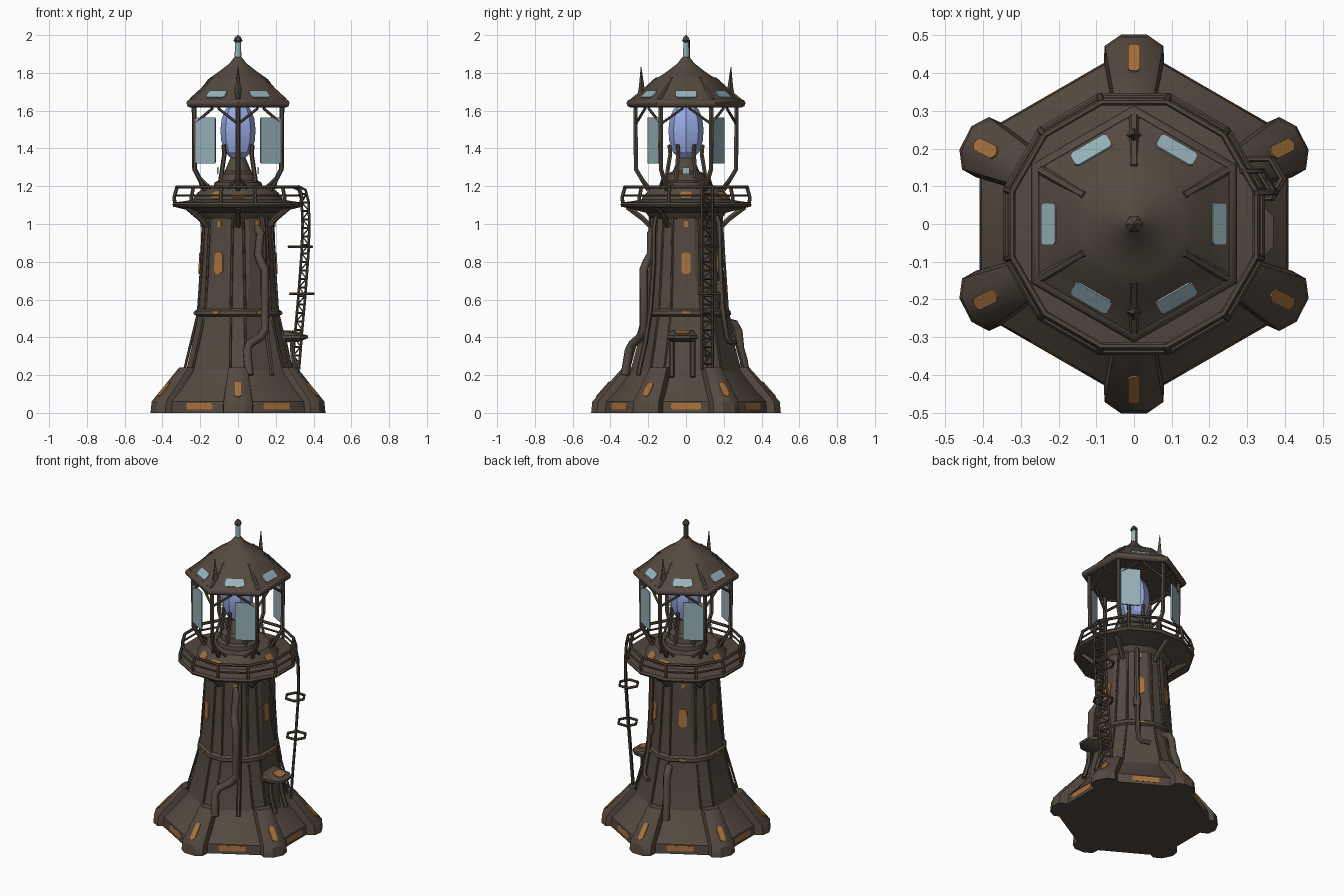
import bpy, bmesh, math
from mathutils import Vector

if "Cube" in bpy.data.objects:
    bpy.data.objects.remove(bpy.data.objects["Cube"])


def material(name, rgb):
    m = bpy.data.materials.new(name)
    m.diffuse_color = (*rgb, 1)
    m.use_nodes = True
    m.node_tree.nodes["Principled BSDF"].inputs["Base Color"].default_value = m.diffuse_color
    return m


BROWN = material("dark_brown_metal", (0.088, 0.067, 0.050))
ORANGE = material("orange_window", (0.38, 0.165, 0.045))
GLASS = material("pale_glass", (0.31, 0.45, 0.49))
BLUE = material("blue_lens", (0.32, 0.41, 0.78))


def finish(name, mesh, mat, angle=35):
    mesh.materials.clear()
    mesh.materials.append(mat)
    ob = bpy.data.objects.new(name, mesh)
    bpy.context.collection.objects.link(ob)
    bpy.ops.object.select_all(action='DESELECT')
    ob.select_set(True)
    bpy.context.view_layer.objects.active = ob
    bpy.ops.object.shade_smooth_by_angle(angle=math.radians(angle))
    return ob


def loft(name, stacks, mat=BROWN, angle=35):
    """Skin each stack of equal-length point rings and cap both ends."""
    bm = bmesh.new()
    for rings in stacks:
        vs = [[bm.verts.new(p) for p in ring] for ring in rings]
        n = len(vs[0])
        for a, b in zip(vs, vs[1:]):
            for i in range(n):
                bm.faces.new((a[i], a[(i + 1) % n], b[(i + 1) % n], b[i]))
        bm.faces.new(vs[0][::-1])
        bm.faces.new(vs[-1])
    bmesh.ops.recalc_face_normals(bm, faces=bm.faces)
    mesh = bpy.data.meshes.new(name)
    bm.to_mesh(mesh)
    bm.free()
    return finish(name, mesh, mat, angle)


def pol(deg, r, z, t=0.0):
    """Point at radius r and height z on a bearing, shifted sideways by t."""
    a = math.radians(deg)
    return Vector((r * math.cos(a) - t * math.sin(a), r * math.sin(a) + t * math.cos(a), z))


def hexring(z, a, c):
    """Hexagon of apothem a whose corners are cut off at distance c."""
    w = (a / math.cos(math.pi / 6) - c) * math.tan(math.pi / 3)
    return [pol(30 + 60 * k, c, z, s * w) for k in range(6) for s in (-1, 1)]


def lathe(name, profile, n, mat=BROWN, angle=35, turn=0):
    return loft(name, [[[pol(turn + 360 * i / n, r, z) for i in range(n)] for r, z in profile]], mat, angle)


def tubes(name, paths, r, mat=BROWN, cyclic=False, res=1):
    cu = bpy.data.curves.new(name, 'CURVE')
    cu.dimensions = '3D'
    cu.bevel_depth, cu.bevel_resolution, cu.use_fill_caps = r, res, True
    for path in paths:
        sp = cu.splines.new('POLY')
        sp.points.add(len(path) - 1)
        for p, co in zip(sp.points, path):
            p.co = (*co, 1)
        sp.use_cyclic_u = cyclic
    tmp = bpy.data.objects.new(name + "_path", cu)
    bpy.context.collection.objects.link(tmp)
    dg = bpy.context.evaluated_depsgraph_get()
    mesh = bpy.data.meshes.new_from_object(tmp.evaluated_get(dg))
    bpy.data.objects.remove(tmp)
    mesh.name = name
    return finish(name, mesh, mat, 50)


def plates(name, bearings, r0, z0, r1, z1, width, mat, shift=0.0, cut=0.0):
    """Thin panels on a slope from (r0, z0) to (r1, z1), corners clipped by cut."""
    d = Vector((r1 - r0, z1 - z0)).normalized()
    n, c, w = Vector((d.y, -d.x)) * 0.0045, d * cut, width / 2
    v = w - cut
    outline = [(r0, z0, -v), (r0, z0, v), (r0 + c.x, z0 + c.y, w), (r1 - c.x, z1 - c.y, w),
               (r1, z1, v), (r1, z1, -v), (r1 - c.x, z1 - c.y, -w), (r0 + c.x, z0 + c.y, -w)]
    return loft(name, [[[pol(b, r + s * n.x, z + s * n.y, shift + t) for r, z, t in outline]
                        for s in (-1, 1)] for b in bearings], mat)


FACES = [60 * k for k in range(6)]
CORNERS = [30 + 60 * k for k in range(6)]
FEET = [27, 90, 153, 207, 270, 333]

# Base plinth and corner buttresses
loft("plinth", [[hexring(0, .41, .44), hexring(.06, .405, .435), hexring(.12, .35, .38),
                 hexring(.2, .29, .31), hexring(.23, .27, .29)]])


def buttress(b):
    foot = [(.502, -.035), (.502, .035), (.472, .078), (.43, .08), (.28, .05), (.28, -.05), (.43, -.08), (.472, -.078)]
    top = [(.335, -.03), (.335, .03), (.32, .05), (.28, .05), (.2, .04), (.2, -.04), (.28, -.05), (.32, -.05)]
    return [[pol(b, r, z, t) for r, t in sec]
            for z, sec in ((0, foot), (.06, [(r - .006, t * .97) for r, t in foot]), (.24, top))]


loft("buttresses", [buttress(b) for b in FEET])
plates("plinth_windows", FACES, .4055, .018, .403, .052, .16, ORANGE, cut=.006)
plates("buttress_windows", (90, 270), .474, .085, .404, .165, .032, ORANGE, cut=.008)
plates("side_buttress_windows", (27, 153, 207, 333), .472, .087, .408, .160, .036, ORANGE, cut=.012)

# Tower shaft with flat corner strips, waist band and panel ribs
loft("tower", [[hexring(.2, .28, .30), hexring(.35, .245, .26), hexring(.53, .215, .222),
                hexring(.75, .203, .200), hexring(1.04, .191, .187)]], angle=20)
loft("waist_band", [[hexring(.51, .217, .224), hexring(.52, .23, .238),
                     hexring(.54, .228, .236), hexring(.552, .212, .22)]])
tubes("corner_ribs", [[pol(b, .30, .24, t * .042), pol(b, .222, .53, t * .038), pol(b, .188, 1.04, t * .028)]
                      for b in CORNERS for t in (-1, 1)], .007)
plates("tower_windows", [0, 60, 120, 180, 240], .206, .735, .2005, .85, .05, ORANGE, cut=.014)
plates("upper_windows", FACES, .195, .985, .194, 1.015, .02, ORANGE)
plates("band_windows", FACES, .231, .522, .2295, .538, .035, ORANGE)

# Pipes climbing the tower
tubes("front_pipe", [[pol(-60, r, z, t) for r, z, t in (
    (.19, .98, .01), (.22, .95, .01), (.215, .84, 0), (.24, .8, 0), (.265, .76, .01), (.265, .6, .012),
    (.265, .44, .012), (.27, .40, -.02), (.275, .365, -.09), (.285, .33, -.11), (.31, .2, -.11))]], .023, res=2)
tubes("upper_front_pipe", [[pol(-60, r, z, t) for r, z, t in (
    (.2, 1.04, .03), (.215, .98, .03), (.215, .8, .03), (.235, .55, .03), (.265, .38, .03), (.31, .2, .03))]], .013)
tubes("back_pipe", [[pol(120, r, z, t) for r, z, t in (
    (.20, .48, -.08), (.25, .47, -.085), (.27, .43, -.09), (.28, .34, -.09), (.30, .28, -.09), (.32, .18, -.09))]],
    .023, res=2)
tubes("back_thin_pipe", [[pol(60, r, z, t) for r, z, t in (
    (.2, 1.04, -.02), (.215, 1., -.02), (.222, .75, -.02), (.235, .55, -.02), (.262, .40, -.02),
    (.27, .375, 0), (.27, .37, .05))]], .015)
tubes("back_pipe_joint", [[pol(60, .218, .70, -.02), pol(60, .222, .64, -.02)]], .022, res=2)

# Doorway with canopy on the right side
tubes("door_jambs", [[(.325, y, .19), (.29, y, .30), (.285, y, .39)] for y in (-.075, .035)], .014)
loft("door_block", [[[(x, y, z) for x, y in ((.2, -.06), (d, -.06), (d, .02), (.2, .02))]
                     for z, d in ((.18, .30), (.40, .255))]])
loft("door_canopy", [[[(x, y, z) for x, y in ((.2, -.02 - w), (d - .04, -.02 - w), (d, -.02 - w * .5),
                                               (d, -.02 + w * .5), (d - .04, -.02 + w), (.2, -.02 + w))]
                      for z, d, w in ((.375, .32, .06), (.395, .37, .08), (.41, .37, .08), (.435, .28, .06))]])
plates("canopy_window", [0], .342, .419, .285, .434, .075, ORANGE, -.02, cut=.012)

# Gallery deck with a steep raised middle, brackets and railing
lathe("gallery_deck", [(.19, 1.02), (.22, 1.06), (.325, 1.085), (.345, 1.09), (.345, 1.115), (.30, 1.12),
                       (.245, 1.13), (.205, 1.18), (.19, 1.195), (.02, 1.2)], 12, turn=15)
plates("deck_windows", (0, 60, 180, 240), .234, 1.133, .206, 1.168, .06, ORANGE, cut=.008)
plates("small_deck_windows", (90, 270), .230, 1.138, .216, 1.155, .07, ORANGE)
tubes("gallery_brackets", [[pol(b, .19, .99), pol(b, .23, 1.03), pol(b, .31, 1.09)] for b in CORNERS], .016)
DODECA = [15 + 30 * k for k in range(12)]
tubes("top_rail", [[pol(b, .335, 1.195) for b in DODECA]], .009, cyclic=True)
tubes("middle_rail", [[pol(b, .342, 1.15) for b in DODECA]], .006, cyclic=True)
tubes("edge_rail", [[pol(b, .345, 1.102) for b in DODECA]], .015, cyclic=True)
tubes("rail_posts", [[pol(b, .345, 1.1), pol(b, .35, 1.14), pol(b, .333, 1.2)] for b in DODECA], .010)

# Lantern frame, glazing, pedestal and lens
tubes("lantern_posts", [[pol(b, .2, 1.18), pol(b, .265, 1.29), pol(b, .268, 1.63)] for b in CORNERS], .013)
tubes("lantern_braces", [[pol(b, .266, 1.53), pol(b + s * 25, .24, 1.61), pol(b + s * 25, .24, 1.635)]
                         for b in CORNERS for s in (-1, 1)], .008)
tubes("lantern_feet", [[pol(b, .24, 1.25), pol(b + s * 14, .2, 1.19)] for b in CORNERS for s in (-1, 1)], .008)
for b, s in ((60, -1), (-60, 1), (120, 1), (-120, -1)):
    plates("lantern_glass", [b], .234, 1.32, .234, 1.565, .118, GLASS, s * .062, cut=.006)
lathe("pedestal", [(.13, 1.19), (.125, 1.22), (.105, 1.23), (.10, 1.265), (.07, 1.28), (.04, 1.35)], 12)
lathe("lens", [(.03, 1.34), (.07, 1.38), (.089, 1.44), (.093, 1.5), (.086, 1.56), (.065, 1.61), (.04, 1.635)],
      8, BLUE, 25)
tubes("lens_claws", [[pol(b, .11, 1.2), pol(b, .095, 1.3), pol(b, .083, 1.37), pol(b, .088, 1.42)]
                     for b in CORNERS], .012)
plates("pedestal_lights", (0, 180), .108, 1.265, .106, 1.3, .035, GLASS)

# Roof with eave, ridges, skylights, horns and finial
loft("roof", [[hexring(1.625, .235, .26), hexring(1.625, .262, .29), hexring(1.65, .265, .293),
               hexring(1.662, .25, .277), hexring(1.708, .2, .222), hexring(1.765, .16, .17),
               hexring(1.785, .132, .132), hexring(1.815, .09, .09), hexring(1.85, .045, .045),
               hexring(1.885, .018, .018)]], angle=25)
tubes("eave", [[pol(b, .293, 1.639) for b in CORNERS]], .022, cyclic=True, res=2)
tubes("roof_ridges", [[pol(b, .285, 1.655), pol(b, .222, 1.705), pol(b, .15, 1.77)] for b in CORNERS], .013)
plates("skylights", FACES, .244, 1.669, .207, 1.703, .112, GLASS, cut=.008)
loft("roof_horns", [[[Vector((0, s * y, z)) + pol(90 * k, r, 0) for k in range(4)]
                     for y, z, r in ((.235, 1.67, .024), (.235, 1.73, .014), (.238, 1.83, .002))]
                    for s in (-1, 1)])
lathe("finial_lamp", [(.018, 1.87), (.016, 1.975)], 6, GLASS, 65)
tubes("finial_bar", [[pol(125, .011, 1.87), pol(125, .010, 1.975)]], .012)
lathe("finial_cap", [(.015, 1.96), (.024, 1.972), (.016, 1.988), (.002, 2.0)], 6)

# Ladder turned toward the back right, with rungs, bracing and safety hoops
SIDE = [(.305, .23), (.32, .42), (.338, .62), (.355, .85), (.36, 1.0), (.355, 1.12), (.34, 1.18), (.30, 1.2)]


def rung_end(z, s):
    for (x0, z0), (x1, z1) in zip(SIDE, SIDE[1:]):
        if z <= z1:
            return (x0 + (x1 - x0) * (z - z0) / (z1 - z0) + s * .018, .112 - s * .028, z)


tubes("ladder_rails", [[(x + s * .018, .112 - s * .028, z) for x, z in SIDE] for s in (-1, 1)], .008)
RUNGS = [.26 + .045 * k for k in range(21)]
tubes("ladder_rungs", [[rung_end(z, s) for s in (-1, 1)] for z in RUNGS], .006)
tubes("ladder_bracing", [[rung_end(z, 1 - 2 * (i % 2)) for i, z in enumerate(RUNGS)]], .005)
for z, x in ((.63, .338), (.88, .33)):
    tubes("ladder_hoop", [[Vector((x, .12, z)) + pol(60 * k, .06, 0) for k in range(6)]], .008, cyclic=True)
